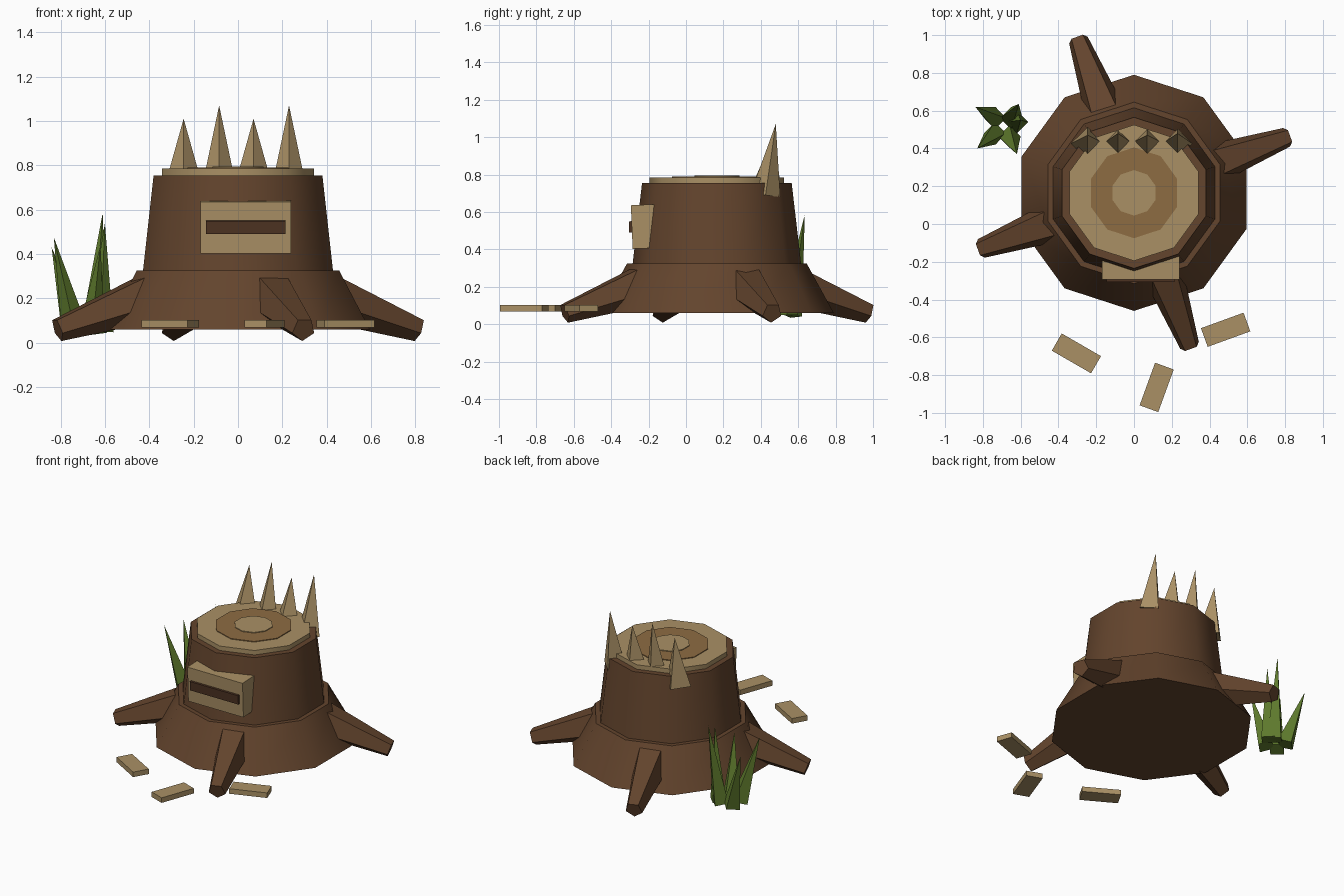
import bpy
from math import sin, cos, pi, radians
from mathutils import Vector

if "Cube" in bpy.data.objects:
    bpy.data.objects.remove(bpy.data.objects["Cube"])

X, Y, Z = Vector((1, 0, 0)), Vector((0, 1, 0)), Vector((0, 0, 1))
CY = 0.165  # y of the stump axis


def material(name, rgb):
    m = bpy.data.materials.new(name)
    m.diffuse_color = (*rgb, 1)
    m.use_nodes = True
    m.node_tree.nodes["Principled BSDF"].inputs["Base Color"].default_value = m.diffuse_color
    return m


BARK = material("bark", (0.125, 0.058, 0.026))
WOOD = material("pale_wood", (0.40, 0.28, 0.13))
RING = material("ring_wood", (0.27, 0.15, 0.055))
DARK = material("dark_wood", (0.075, 0.033, 0.016))
GRASS = material("grass", (0.11, 0.19, 0.025))


def taper(name, a, b, r1, r2, sides, mat, up=Y, roll=0.0, smooth=False):
    """Tapered prism (or spike when r2 is 0) from point a to point b."""
    a, b = Vector(a), Vector(b)
    d = (b - a).normalized()
    u = (up - d * up.dot(d)).normalized()
    v = d.cross(u)

    def ring(c, r):
        return [c + r * (u * cos(t) + v * sin(t))
                for t in (roll + 2 * pi * i / sides for i in range(sides))]

    n = sides
    verts = ring(a, r1)
    faces = [list(range(n))[::-1]]
    if r2 > 0:
        verts += ring(b, r2)
        faces.append(list(range(n, 2 * n)))
        faces += [(i, (i + 1) % n, n + (i + 1) % n, n + i) for i in range(n)]
    else:
        verts.append(b)
        faces += [(i, (i + 1) % n, n) for i in range(n)]
    me = bpy.data.meshes.new(name)
    me.from_pydata(verts, [], faces)
    me.materials.append(mat)
    ob = bpy.data.objects.new(name, me)
    bpy.context.collection.objects.link(ob)
    if smooth:
        bpy.ops.object.select_all(action='DESELECT')
        ob.select_set(True)
        bpy.context.view_layer.objects.active = ob
        bpy.ops.object.shade_smooth_by_angle(angle=radians(40))
    return ob


def box(name, center, size, mat, rot=(0, 0, 0)):
    bpy.ops.mesh.primitive_cube_add(size=1, location=center, rotation=rot)
    ob = bpy.context.object
    ob.name = name
    ob.scale = size
    ob.data.materials.append(mat)
    return ob


# Stump: flared base, trunk and growth rings on the cut top
for name, z0, z1, r0, r1, mat in (
        ("flared_base", 0.06, 0.325, 0.625, 0.48, BARK),
        ("trunk", 0.30, 0.755, 0.453, 0.40, BARK),
        ("cut_top", 0.74, 0.785, 0.36, 0.36, WOOD),
        ("outer_ring", 0.77, 0.79, 0.24, 0.24, RING),
        ("inner_ring", 0.775, 0.795, 0.12, 0.12, WOOD)):
    taper(name, (0, CY, z0), (0, CY, z1), r0, r1, 10, mat, smooth=True)

# Roots, five-sided, at right angles to each other
for i in range(4):
    t = radians(20 + 90 * i)
    c, s = cos(t), sin(t)
    taper(f"root_{i + 1}", (0.42 * c, CY + 0.42 * s, 0.212),
          (0.865 * c, CY + 0.865 * s, 0.06), 0.118, 0.055, 5, BARK, up=Z, roll=pi)

# Splinters along the back of the rim
for i, x in enumerate((-0.245, -0.085, 0.07, 0.23)):
    tall = i % 2
    taper(f"splinter_{i + 1}", (x, 0.425, 0.69),
          (x, 0.48 if tall else 0.47, 1.07 if tall else 1.01),
          0.08 if tall else 0.09, 0, 4, WOOD)

# Front plate with a dark slot
box("front_plate", (0.035, -0.22, 0.522), (0.41, 0.14, 0.233), WOOD, (0.04, 0, 0))
box("plate_slot", (0.035, -0.275, 0.521), (0.36, 0.06, 0.06), DARK, (0.04, 0, 0))

# Wood chips lying in front
for i, (x, y, deg) in enumerate(((-0.305, -0.685, -30), (0.12, -0.865, 70), (0.485, -0.56, 20))):
    box(f"wood_chip_{i + 1}", (x, y, 0.086), (0.24, 0.105, 0.034), WOOD, (0, 0, radians(deg)))

# Grass tuft: blades leaning out from a common foot
for i, (foot, tip) in enumerate((
        ((-0.735, 0.48), (-0.83, 0.40, 0.475)),
        ((-0.66, 0.465), (-0.62, 0.37, 0.44)),
        ((-0.65, 0.56), (-0.61, 0.635, 0.585)),
        ((-0.735, 0.56), (-0.84, 0.62, 0.43)),
        ((-0.62, 0.54), (-0.60, 0.55, 0.54)))):
    taper(f"grass_blade_{i + 1}", (*foot, 0.05), tip, 0.06, 0, 4, GRASS)
